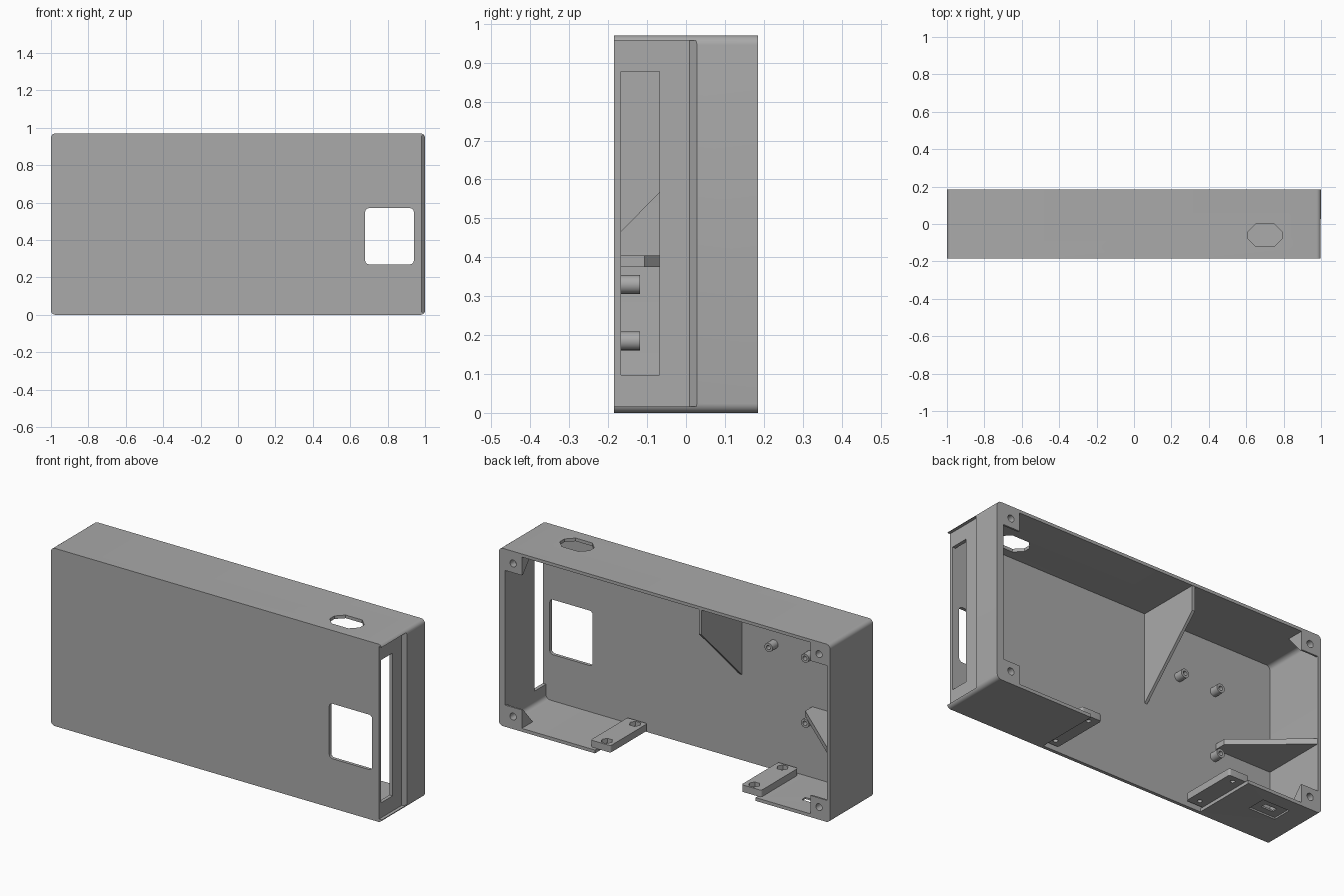
import bpy, bmesh, math

old = bpy.data.objects.get("Cube")
if old:
    bpy.data.objects.remove(old, do_unlink=True)

grey = bpy.data.materials.new("mid grey")
grey.use_nodes = True
grey.diffuse_color = (0.4, 0.4, 0.4, 1)
grey.node_tree.nodes["Principled BSDF"].inputs["Base Color"].default_value = (0.4, 0.4, 0.4, 1)


def prism(name, pts, axis, lo, hi):
    """Extrude a 2D outline along an axis from lo to hi."""
    place = {"x": lambda a, b, c: (c, a, b),
             "y": lambda a, b, c: (a, c, b),
             "z": lambda a, b, c: (a, b, c)}[axis]
    bm = bmesh.new()
    rings = [[bm.verts.new(place(a, b, c)) for a, b in pts] for c in (lo, hi)]
    bm.faces.new(rings[0])
    bm.faces.new(rings[1])
    n = len(pts)
    for i in range(n):
        j = (i + 1) % n
        bm.faces.new((rings[0][i], rings[0][j], rings[1][j], rings[1][i]))
    bmesh.ops.recalc_face_normals(bm, faces=bm.faces)
    mesh = bpy.data.meshes.new(name)
    bm.to_mesh(mesh)
    bm.free()
    mesh.materials.append(grey)
    obj = bpy.data.objects.new(name, mesh)
    bpy.context.collection.objects.link(obj)
    return obj


def rect(a0, a1, b0, b1, r=0.0, steps=6):
    """Rectangle outline with optional rounded corners (steps=1 chamfers)."""
    if r == 0:
        return [(a0, b0), (a1, b0), (a1, b1), (a0, b1)]
    pts = []
    corners = [(a1 - r, b1 - r), (a0 + r, b1 - r), (a0 + r, b0 + r), (a1 - r, b0 + r)]
    for k, (ca, cb) in enumerate(corners):
        for i in range(steps + 1):
            t = math.pi / 2 * (k + i / steps)
            pts.append((ca + r * math.cos(t), cb + r * math.sin(t)))
    return pts


def circle(a, b, r, n=20):
    return [(a + r * math.cos(math.tau * i / n), b + r * math.sin(math.tau * i / n))
            for i in range(n)]


def cut(obj, *args):
    """Subtract a prism from an object."""
    cutter = prism("cutter", *args)
    cutter.hide_render = True
    mod = obj.modifiers.new("cut", "BOOLEAN")
    mod.operation = "DIFFERENCE"
    mod.solver = "EXACT"
    mod.object = cutter
    select(obj)
    bpy.ops.object.modifier_apply(modifier=mod.name)
    bpy.data.objects.remove(cutter, do_unlink=True)


def select(obj):
    bpy.ops.object.select_all(action="DESELECT")
    obj.select_set(True)
    bpy.context.view_layer.objects.active = obj


FRONT, BACK, INNER, TOP = -0.185, 0.185, -0.167, 0.97
WALL_L, WALL_R, FLOOR, CEIL = 0.962, -0.98, 0.018, 0.953
parts = []

# Shell open at the back
shell = prism("shell", rect(-1, 1, 0, TOP, 0.024), "y", FRONT, BACK)
cut(shell, rect(WALL_R, WALL_L, FLOOR, CEIL, 0.024), "y", INNER, 0.3)
# Front window and top slot
cut(shell, rect(0.68, 0.94, 0.27, 0.57, 0.02), "y", -0.3, -0.1)
cut(shell, rect(0.61, 0.79, -0.12, 0.0, 0.04, 1), "z", 0.9, 1.1)
# Left side recess with sloped end, and its long slot
cut(shell, [(0.981, -0.3), (1.1, -0.3), (1.1, 0.128), (0.981, 0.009)], "z", 0.016, 0.957)
cut(shell, rect(INNER, -0.068, 0.098, 0.877), "x", 0.9, 1.1)
# Open section of the floor
cut(shell, rect(-0.55, 0.42, INNER, 0.3), "z", -0.1, 0.04)
# Small floor port with shallow outer recess
cut(shell, rect(-0.865, -0.705, 0.005, 0.11), "z", -0.1, 0.009)
cut(shell, rect(-0.82, -0.75, 0.042, 0.073), "z", -0.1, 0.1)
parts.append(shell)

# Corner screw blocks, wedge shaped
for side, x0, x1 in (("left", WALL_L - 0.1, WALL_L + 0.005), ("right", WALL_R - 0.005, WALL_R + 0.1)):
    for level, z, d in (("top", CEIL, -1), ("bottom", FLOOR, 1)):
        wall = z - d * 0.005
        block = prism(f"{level}_{side}_screw_block",
                      [(BACK, wall), (BACK, z + d * 0.1), (BACK - 0.01, z + d * 0.1),
                       (0.09, z), (0.09, wall)], "x", x0, x1)
        cut(block, circle((x0 + x1) / 2, z + d * 0.05, 0.019), "y", 0.13, 0.3)
        parts.append(block)

# Raised fastening tabs on the floor edges
for name, x0, x1, hx in (("left_floor_tab", 0.34, 0.46, 0.388), ("right_floor_tab", -0.57, -0.45, -0.502)):
    tab = prism(name, rect(x0, x1, -0.152, 0.165, 0.012), "z", 0.017, 0.055)
    for y in (-0.115, 0.128):
        cut(tab, circle(hx, y, 0.03, 6), "z", 0.03, 0.1)
        cut(tab, circle(hx, y, 0.012, 16), "z", 0, 0.1)
    parts.append(tab)

# Upright gusset under the ceiling
parts.append(prism("ceiling_gusset",
                   [(INNER - 0.003, CEIL + 0.005), (0.183, CEIL + 0.005), (0.183, 0.818),
                    (INNER - 0.003, 0.463)], "x", -0.222, -0.206))

# Horizontal gusset on the right wall
parts.append(prism("side_gusset",
                   [(WALL_R - 0.005, INNER - 0.003), (-0.645, INNER - 0.003), (-0.645, -0.107),
                    (WALL_R, 0.183), (WALL_R - 0.005, 0.183)], "z", 0.375, 0.405))

# Hollow standoffs on the front panel
for i, (x, z) in enumerate([(-0.415, 0.685), (-0.635, 0.685), (-0.635, 0.33), (-0.85, 0.185)]):
    post = prism(f"standoff_{i + 1}", circle(x, z, 0.024, 24), "y", INNER - 0.003, -0.118)
    cut(post, circle(x, z, 0.012, 16), "y", -0.16, 0)
    parts.append(post)

for obj in parts:
    select(obj)
    bpy.ops.object.shade_smooth_by_angle(angle=math.radians(30))
